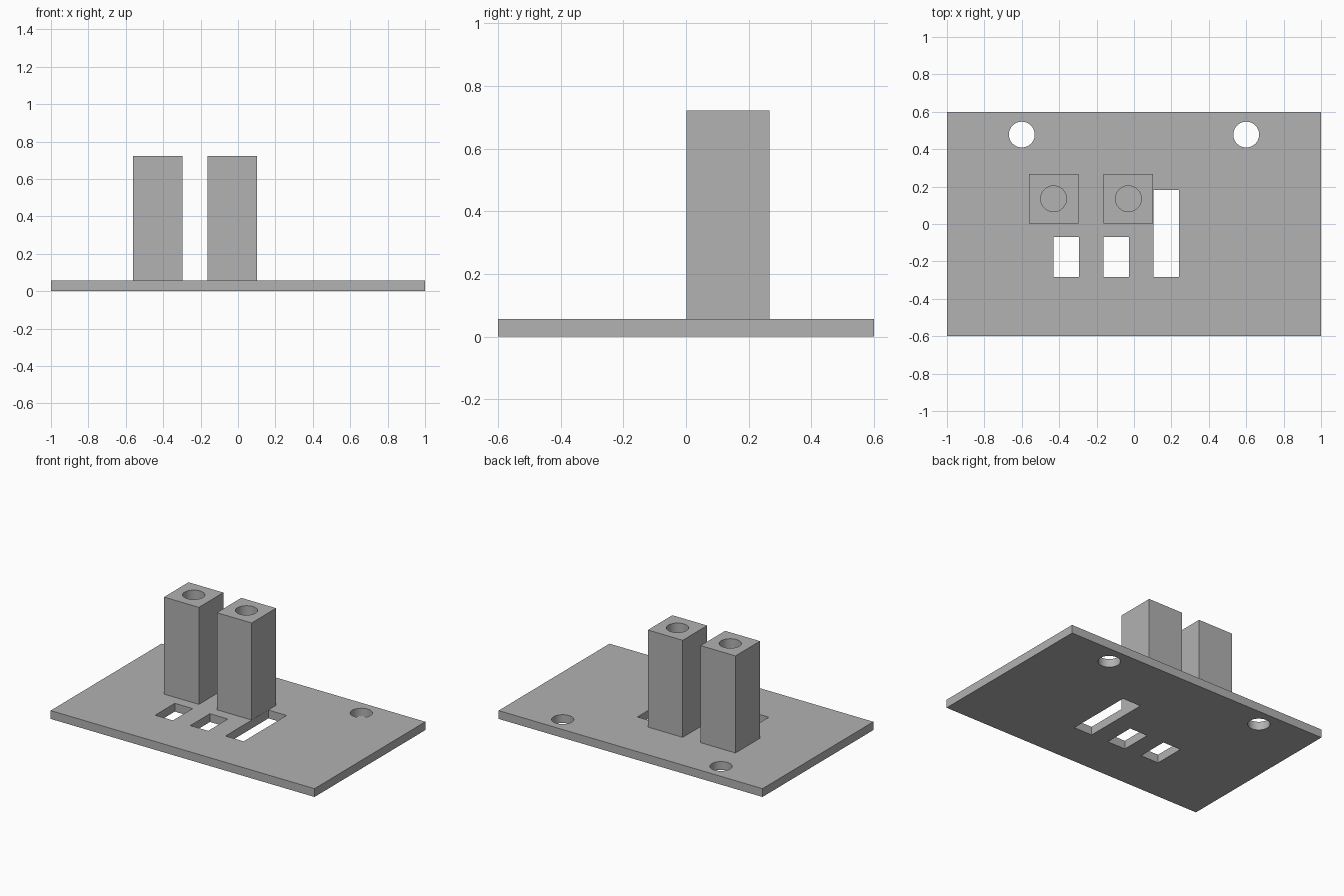
import bpy
import math

if "Cube" in bpy.data.objects:
    bpy.data.objects.remove(bpy.data.objects["Cube"], do_unlink=True)

GREY = (0.445, 0.445, 0.445, 1)
PLATE_TOP = 0.057
POST_TOP = 0.722
HOLE_R = 0.069

grey = bpy.data.materials.new("matte_grey")
grey.use_nodes = True
grey.diffuse_color = GREY
bsdf = next(n for n in grey.node_tree.nodes if n.type == 'BSDF_PRINCIPLED')
bsdf.inputs["Base Color"].default_value = GREY


def box(name, x, y, z):
    """Box from (min, max) ranges on each axis."""
    ranges = (x, y, z)
    bpy.ops.mesh.primitive_cube_add(size=1, location=[(a + b) / 2 for a, b in ranges])
    ob = bpy.context.object
    ob.name = name
    ob.scale = [b - a for a, b in ranges]
    bpy.ops.object.transform_apply(location=False, rotation=False, scale=True)
    ob.data.materials.append(grey)
    return ob


def drill(name, x, y, z):
    """Upright round cutter spanning the z range."""
    bpy.ops.mesh.primitive_cylinder_add(vertices=48, radius=HOLE_R, depth=z[1] - z[0],
                                        location=(x, y, sum(z) / 2))
    ob = bpy.context.object
    ob.name = name
    ob.data.materials.append(grey)
    return ob


def cut(target, cutters):
    """Subtract the cutters, then discard them."""
    bpy.ops.object.select_all(action='DESELECT')
    target.select_set(True)
    bpy.context.view_layer.objects.active = target
    for cutter in cutters:
        cutter.hide_render = True
        mod = target.modifiers.new("cut", 'BOOLEAN')
        mod.operation = 'DIFFERENCE'
        mod.solver = 'EXACT'
        mod.object = cutter
        bpy.ops.object.modifier_apply(modifier=mod.name)
        bpy.data.objects.remove(cutter, do_unlink=True)
    bpy.ops.object.shade_smooth_by_angle(angle=math.radians(30))


# Base plate with two mounting holes and three slots
plate = box("base_plate", (-1, 1), (-0.6, 0.6), (0, PLATE_TOP))
through = (-0.1, 0.2)
cutters = [drill("mounting_hole", side * 0.6, 0.478, through) for side in (-1, 1)]
for x0, x1, y1 in ((-0.43, -0.295, -0.07), (-0.164, -0.028, -0.07), (0.103, 0.241, 0.182)):
    cutters.append(box("slot", (x0, x1), (-0.283, y1), through))
cut(plate, cutters)

# Two square posts, each bored down to the plate
for name, x in (("right_post", -0.43), ("left_post", -0.03)):
    post = box(name, (x - 0.132, x + 0.132), (0.002, 0.267), (PLATE_TOP, POST_TOP))
    cut(post, [drill("post_bore", x, 0.135, (0, 1))])
